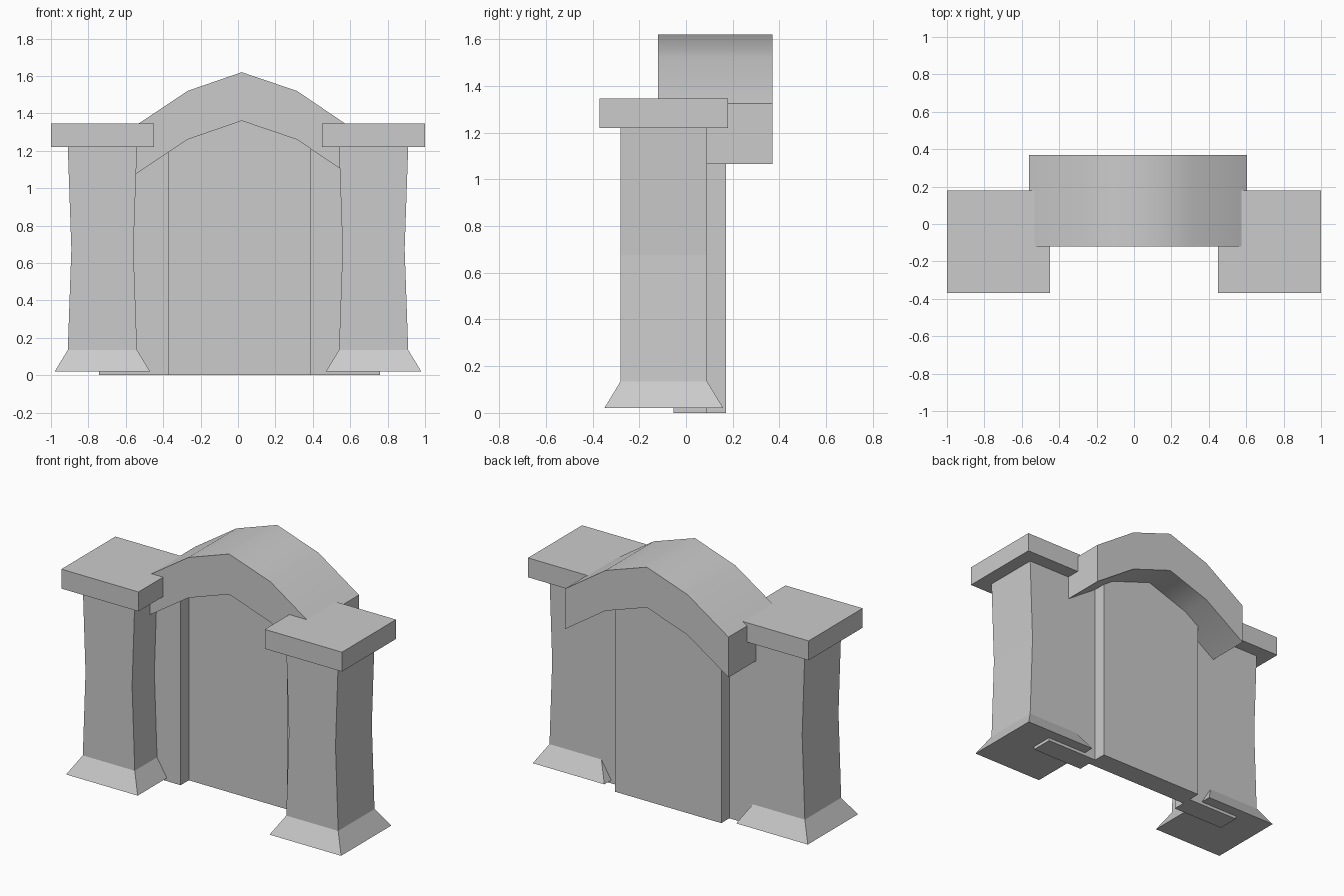
import bpy, bmesh, math

if "Cube" in bpy.data.objects:
    bpy.data.objects.remove(bpy.data.objects["Cube"])


def finish(name, bm):
    bmesh.ops.recalc_face_normals(bm, faces=bm.faces)
    mesh = bpy.data.meshes.new(name)
    bm.to_mesh(mesh)
    bm.free()
    obj = bpy.data.objects.new(name, mesh)
    bpy.context.collection.objects.link(obj)
    return obj


def loft(name, cx, cy, rings):
    """Stack of rectangles (half width x, half depth y, z), capped at both ends."""
    bm = bmesh.new()
    loops = [[bm.verts.new((cx + sx * hx, cy + sy * hy, z))
              for sx, sy in ((-1, -1), (1, -1), (1, 1), (-1, 1))]
             for hx, hy, z in rings]
    for a, b in zip(loops, loops[1:]):
        for i in range(4):
            j = (i + 1) % 4
            bm.faces.new((a[i], a[j], b[j], b[i]))
    bm.faces.new(loops[0])
    bm.faces.new(loops[-1])
    return finish(name, bm)


def box(name, x0, x1, y0, y1, z0, z1):
    hx, hy = (x1 - x0) / 2, (y1 - y0) / 2
    return loft(name, (x0 + x1) / 2, (y0 + y1) / 2, [(hx, hy, z0), (hx, hy, z1)])


# Pillars: flared foot, slightly waisted shaft, square cap
PY = -0.095
for side, s in (("left", -1), ("right", 1)):
    cx = s * 0.725
    loft(side + "_pillar", cx, PY,
         [(0.255, 0.255, 0.02), (0.185, 0.185, 0.135),
          (0.166, 0.185, 0.675), (0.185, 0.185, 1.22)])
    loft(side + "_pillar_cap", cx, PY, [(0.275, 0.275, 1.22), (0.275, 0.275, 1.345)])

# Door jambs and the door panel set back between them
box("left_jamb", -0.743, -0.372, -0.053, 0.09, 0, 1.22)
box("right_jamb", 0.387, 0.758, -0.053, 0.09, 0, 1.22)
box("door_panel", -0.372, 0.387, 0.03, 0.172, 0, 1.37)

# Arched lintel: the same polyline for top and underside, extruded in depth
line = [(-0.562, 1.325), (-0.27, 1.52), (0.02, 1.62), (0.315, 1.52), (0.603, 1.325)]
bm = bmesh.new()
sections = [[bm.verts.new((x, y, z - d))
             for y, d in ((-0.12, 0), (0.37, 0), (0.37, 0.26), (-0.12, 0.26))]
            for x, z in line]
for a, b in zip(sections, sections[1:]):
    for i in range(4):
        j = (i + 1) % 4
        bm.faces.new((a[i], a[j], b[j], b[i]))
bm.faces.new(sections[0])
bm.faces.new(sections[-1])
arch = finish("arch_lintel", bm)
arch.select_set(True)
bpy.context.view_layer.objects.active = arch
bpy.ops.object.shade_smooth_by_angle(angle=math.radians(45))
